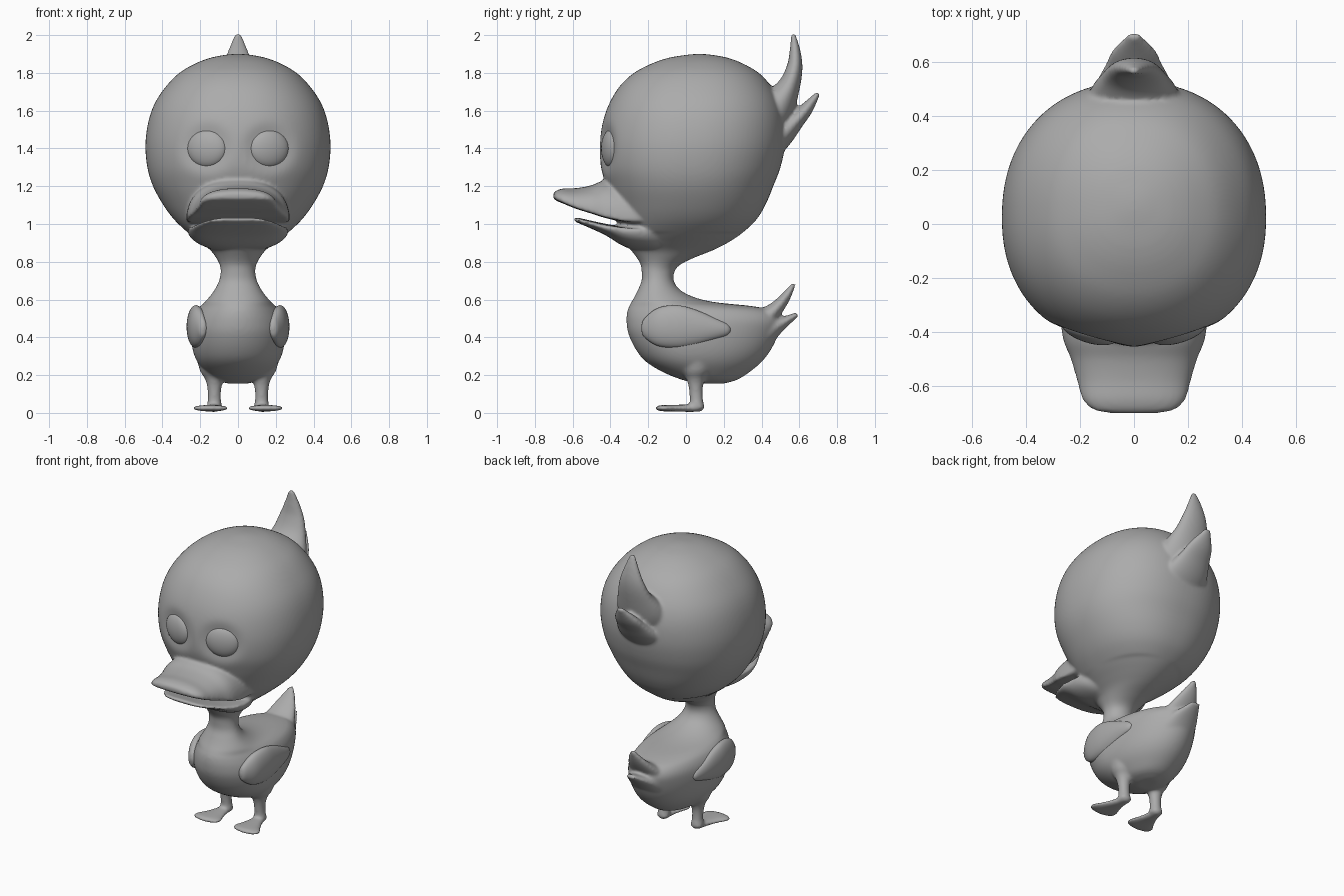
import bpy, bmesh, math
from mathutils import Vector

grey = bpy.data.materials.new("plain grey")
grey.diffuse_color = (0.41, 0.41, 0.41, 1)


def smooth_rows(rows, steps=6):
    """Catmull-Rom interpolation between table rows."""
    out = []
    for i in range(len(rows) - 1):
        p0, p1, p2 = rows[max(i - 1, 0)], rows[i], rows[i + 1]
        p3 = rows[min(i + 2, len(rows) - 1)]
        for s in range(steps):
            t = s / steps
            out.append([0.5 * (2 * b + (c - a) * t + (2 * a - 5 * b + 4 * c - d) * t * t
                               + (3 * b - a - 3 * c + d) * t ** 3)
                        for a, b, c, d in zip(p0, p1, p2, p3)])
    out.append(list(rows[-1]))
    return out


def ring(c, u, v, v2=None, n=2.0, seg=64):
    """Closed (super)ellipse; v2 replaces v on the negative half."""
    c, u, v = Vector(c), Vector(u), Vector(v)
    v2 = Vector(v2) if v2 else -v
    pts = []
    for k in range(seg):
        a = 2 * math.pi * k / seg
        ca, sa = math.cos(a), math.sin(a)
        x = math.copysign(abs(ca) ** (2 / n), ca)
        y = abs(sa) ** (2 / n)
        pts.append(c + u * x + (v if sa >= 0 else v2) * y)
    return pts


def loft(bm, rings):
    vs = [[bm.verts.new(p) for p in r] for r in rings]
    m = len(vs[0])
    for a, b in zip(vs, vs[1:]):
        for k in range(m):
            bm.faces.new((a[k], a[(k + 1) % m], b[(k + 1) % m], b[k]))
    bm.faces.new(vs[0][::-1])
    bm.faces.new(vs[-1])


def finish(name, bm):
    bmesh.ops.recalc_face_normals(bm, faces=bm.faces)
    for f in bm.faces:
        f.smooth = True
    me = bpy.data.meshes.new(name)
    bm.to_mesh(me)
    bm.free()
    me.materials.append(grey)
    ob = bpy.data.objects.new(name, me)
    bpy.context.collection.objects.link(ob)
    return ob


def feather(bm, rows):
    """Curved feather in the yz plane: y, z, half width, half thickness."""
    rows = smooth_rows(rows)
    rings = []
    for i, (y, z, w, t) in enumerate(rows):
        a, b = rows[max(i - 1, 0)], rows[min(i + 1, len(rows) - 1)]
        d = Vector((0, b[0] - a[0], b[1] - a[1])).normalized()
        rings.append(ring((0, y, z), (w, 0, 0), Vector((0, -d.z, d.y)) * t, seg=32))
    loft(bm, rings)


def beak(bm, rows):
    """Sections along y: y, half width, top z, side edge z, bottom z."""
    loft(bm, [ring((0, y, e), (w, 0, 0), (0, 0, t - e), (0, 0, b - e), 2.3)
              for y, w, t, e, b in smooth_rows(rows)])


bm = bmesh.new()

# torso, neck and head: z, front y, back y, half width
torso = [(.155, .06, .20, .05), (.175, -.02, .27, .12), (.215, -.12, .335, .17),
         (.27, -.21, .40, .215), (.335, -.265, .45, .24), (.42, -.305, .49, .25),
         (.49, -.315, .505, .243), (.54, -.31, .46, .222), (.565, -.30, .35, .20),
         (.585, -.29, .16, .178), (.61, -.275, .05, .155), (.65, -.255, -.03, .125)]
head = [(.70, -.235, -.065, .10), (.75, -.235, -.06, .091), (.785, -.24, -.03, .097),
        (.82, -.26, .04, .115), (.86, -.29, .14, .145), (.90, -.32, .22, .195),
        (.95, -.34, .295, .26), (1.02, -.36, .37, .335), (1.1, -.385, .42, .395),
        (1.2, -.42, .462, .45), (1.3, -.45, .50, .48), (1.42, -.457, .525, .49),
        (1.54, -.44, .525, .475), (1.64, -.405, .50, .44), (1.73, -.35, .45, .38),
        (1.80, -.275, .385, .31), (1.85, -.18, .30, .225), (1.88, -.09, .22, .145),
        (1.895, 0, .14, .07), (1.9, .05, .09, .02)]
rings = []
for z, f, b, w in smooth_rows(torso + head):
    k = .38 + .11 * min(max((z - .45) / .4, 0), 1)
    c = f + k * (b - f)
    rings.append(ring((0, c, z), (w, 0, 0), (0, b - c, 0), (0, f - c, 0),
                      2.2 if z > .95 else 2.0, 96))
loft(bm, rings)

# shallow eye sockets
for v in bm.verts:
    if v.co.y < -.1:
        d = ((abs(v.co.x) - .165) / .12) ** 2 + ((v.co.z - 1.4) / .115) ** 2
        v.co.y += .025 * math.exp(-d * d)

# upper and lower beak
beak(bm, [(-.20, .27, 1.20, 1.02, 1.0), (-.30, .275, 1.235, 1.015, 1.005),
          (-.42, .265, 1.235, 1.035, 1.03), (-.50, .235, 1.205, 1.06, 1.055),
          (-.58, .212, 1.19, 1.085, 1.08), (-.65, .192, 1.188, 1.115, 1.108),
          (-.69, .15, 1.175, 1.135, 1.125), (-.702, .08, 1.16, 1.145, 1.135)])
beak(bm, [(-.10, .18, .98, .95, .85), (-.20, .25, .98, .965, .855),
          (-.32, .268, .985, .975, .878), (-.42, .245, 1.0, .985, .937),
          (-.50, .205, 1.017, 1.003, .975), (-.57, .15, 1.033, 1.02, 1.005),
          (-.592, .08, 1.035, 1.025, 1.015)])

# head tuft
feather(bm, [(.40, 1.50, .18, .12), (.48, 1.62, .165, .10), (.545, 1.73, .12, .06),
             (.575, 1.83, .087, .042), (.577, 1.92, .052, .028), (.567, 2.008, .016, .011)])
feather(bm, [(.40, 1.42, .17, .12), (.50, 1.47, .15, .072), (.58, 1.545, .11, .046),
             (.64, 1.612, .08, .034), (.702, 1.695, .02, .011)])
# tail feathers
feather(bm, [(.36, .45, .14, .09), (.46, .535, .10, .045), (.525, .61, .06, .027),
             (.572, .685, .015, .011)])
feather(bm, [(.38, .41, .14, .10), (.49, .465, .09, .04), (.59, .522, .03, .012)])

# legs (z, y, radius) and webbed feet (y, x, half width, half height)
leg = smooth_rows([(.03, .058, .042), (.07, .055, .035), (.13, .052, .037),
                   (.18, .052, .05), (.22, .055, .075), (.27, .06, .09)])
foot = smooth_rows([(.093, .122, .012, .008), (.075, .124, .034, .018), (.02, .13, .042, .02),
                    (-.05, .138, .068, .018), (-.11, .146, .097, .017),
                    (-.145, .148, .082, .014), (-.16, .148, .035, .008)])
for s in (-1, 1):
    loft(bm, [ring((s * .125, y, z), (r, 0, 0), (0, r, 0), seg=32) for z, y, r in leg])
    loft(bm, [ring((s * x, y, .025), (w, 0, 0), (0, 0, h), seg=32) for y, x, w, h in foot])

# fuse everything into one soft skin
body = finish("duckling_body", bm)
remesh = body.modifiers.new("fuse", 'REMESH')
remesh.mode = 'VOXEL'
remesh.voxel_size = .01
remesh.use_smooth_shade = True
soft = body.modifiers.new("soften", 'SMOOTH')
soft.factor = .5
soft.iterations = 7

# wings: y, x, z, half thickness, half height
wing = smooth_rows([(-.236, .185, .45, .008, .012), (-.22, .19, .45, .026, .05),
                    (-.15, .21, .455, .045, .1), (-.05, .224, .457, .047, .113),
                    (.05, .226, .452, .043, .094), (.15, .222, .445, .034, .058),
                    (.215, .215, .441, .023, .032), (.236, .212, .44, .008, .01)])
for s, side in ((-1, "left"), (1, "right")):
    bm = bmesh.new()
    loft(bm, [ring((s * x, y, z), (t, 0, 0), (0, 0, h), seg=40) for y, x, z, t, h in wing])
    finish("wing_" + side, bm)

    # eyeballs, flattened and turned to follow the face
    bm = bmesh.new()
    bmesh.ops.create_uvsphere(bm, u_segments=40, v_segments=24, radius=1)
    eye = finish("eye_" + side, bm)
    eye.scale = (.108, .045, .1)
    eye.location = (s * .165, -.396, 1.4)
    eye.rotation_euler = (0, 0, s * math.radians(17))
